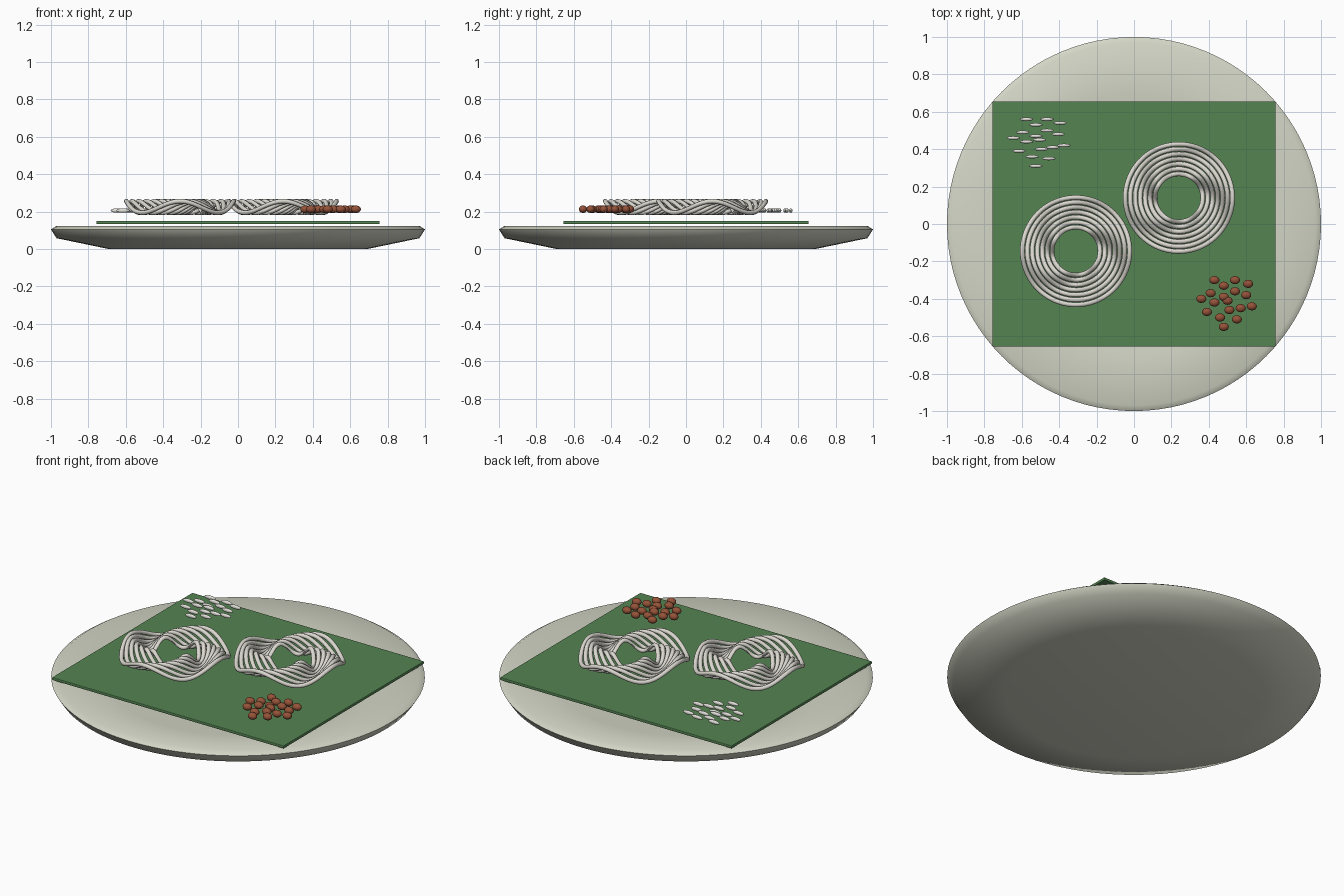
import bpy, bmesh, math
from mathutils import Matrix

cube = bpy.data.objects.get("Cube")
if cube:
    bpy.data.objects.remove(cube)


def material(name, rgb):
    mat = bpy.data.materials.new(name)
    mat.use_nodes = True
    color = (*rgb, 1)
    mat.diffuse_color = color
    mat.node_tree.nodes["Principled BSDF"].inputs["Base Color"].default_value = color
    return mat


porcelain = material("porcelain", (.66, .68, .57))
leaf_green = material("leaf_green", (.09, .23, .085))
noodle_white = material("noodle_white", (.70, .68, .62))
nut_brown = material("nut_brown", (.30, .085, .04))
rice_white = material("rice_white", (.76, .75, .70))


def finish(bm, name, mat, angle=None):
    bmesh.ops.recalc_face_normals(bm, faces=bm.faces)
    mesh = bpy.data.meshes.new(name)
    bm.to_mesh(mesh)
    bm.free()
    mesh.materials.append(mat)
    obj = bpy.data.objects.new(name, mesh)
    bpy.context.collection.objects.link(obj)
    if angle:
        bpy.ops.object.select_all(action='DESELECT')
        obj.select_set(True)
        bpy.context.view_layer.objects.active = obj
        bpy.ops.object.shade_smooth_by_angle(angle=math.radians(angle))
    return obj


# Plate: a shallow dish turned around the vertical axis
profile = [(0, 0), (.69, 0), (.97, .058), (1, .105), (.97, .124), (.69, .085), (0, .085)]
bm = bmesh.new()
verts = [bm.verts.new((r, 0, z)) for r, z in profile]
edges = [bm.edges.new(pair) for pair in zip(verts, verts[1:])]
bmesh.ops.spin(bm, geom=verts + edges, axis=(0, 0, 1), cent=(0, 0, 0),
               angle=math.tau, steps=96, use_merge=True)
bmesh.ops.remove_doubles(bm, verts=bm.verts, dist=.0001)
finish(bm, "plate", porcelain, 60)

# Leaf: a thin rectangular sheet above the plate
bm = bmesh.new()
bmesh.ops.create_cube(bm, size=1, matrix=Matrix.Translation((0, 0, .142))
                      @ Matrix.Diagonal((1.514, 1.31, .017, 1)))
leaf = finish(bm, "leaf", leaf_green)
bevel = leaf.modifiers.new("soft_edge", 'BEVEL')
bevel.width = .004
bevel.segments = 2


# Noodle nests: concentric strands that weave up and down in four waves
def noodle_nest(name, cx, cy, rings=7, steps=80, sides=8, tube=.0125):
    bm = bmesh.new()
    for ring in range(rings):
        radius = .287 - ring * .0265
        loops = []
        for s in range(steps):
            a = math.tau * s / steps
            height = .225 + .031 * math.cos(4 * a - ring * .7)
            loop = []
            for k in range(sides):
                b = math.tau * k / sides
                r = radius + tube * math.cos(b)
                loop.append(bm.verts.new((cx + r * math.cos(a), cy + r * math.sin(a),
                                          height + tube * math.sin(b))))
            loops.append(loop)
        for s in range(steps):
            here, ahead = loops[s], loops[(s + 1) % steps]
            for k in range(sides):
                n = (k + 1) % sides
                bm.faces.new((here[k], ahead[k], ahead[n], here[n]))
    finish(bm, name, noodle_white, 60)


noodle_nest("noodle_nest_right", -.31, -.145)
noodle_nest("noodle_nest_left", .24, .14)

# Toppings: two piles share one scatter, in hundredths from the pile centre
scatter = [(-7, 13), (4, 13), (-2, 10), (11, 11), (-9, 6), (4, 7), (10, 5), (-14, 3), (-2, 4),
           (0, 2), (-7, 1), (-11, -4), (1, -3), (7, -2), (13, -1), (-4, -7), (5, -8), (-2, -12)]


def pile(name, cx, cy, z, size, mat):
    bm = bmesh.new()
    for dx, dy in scatter:
        place = Matrix.Translation((cx + dx / 100, cy + dy / 100, z))
        bmesh.ops.create_uvsphere(bm, u_segments=16, v_segments=10, radius=1,
                                  matrix=place @ Matrix.Diagonal((*size, 1)))
    finish(bm, name, mat, 60)


pile("peanuts", .50, -.43, .213, (.027, .022, .02), nut_brown)
pile("rice_grains", -.505, .43, .206, (.036, .0095, .0115), rice_white)
